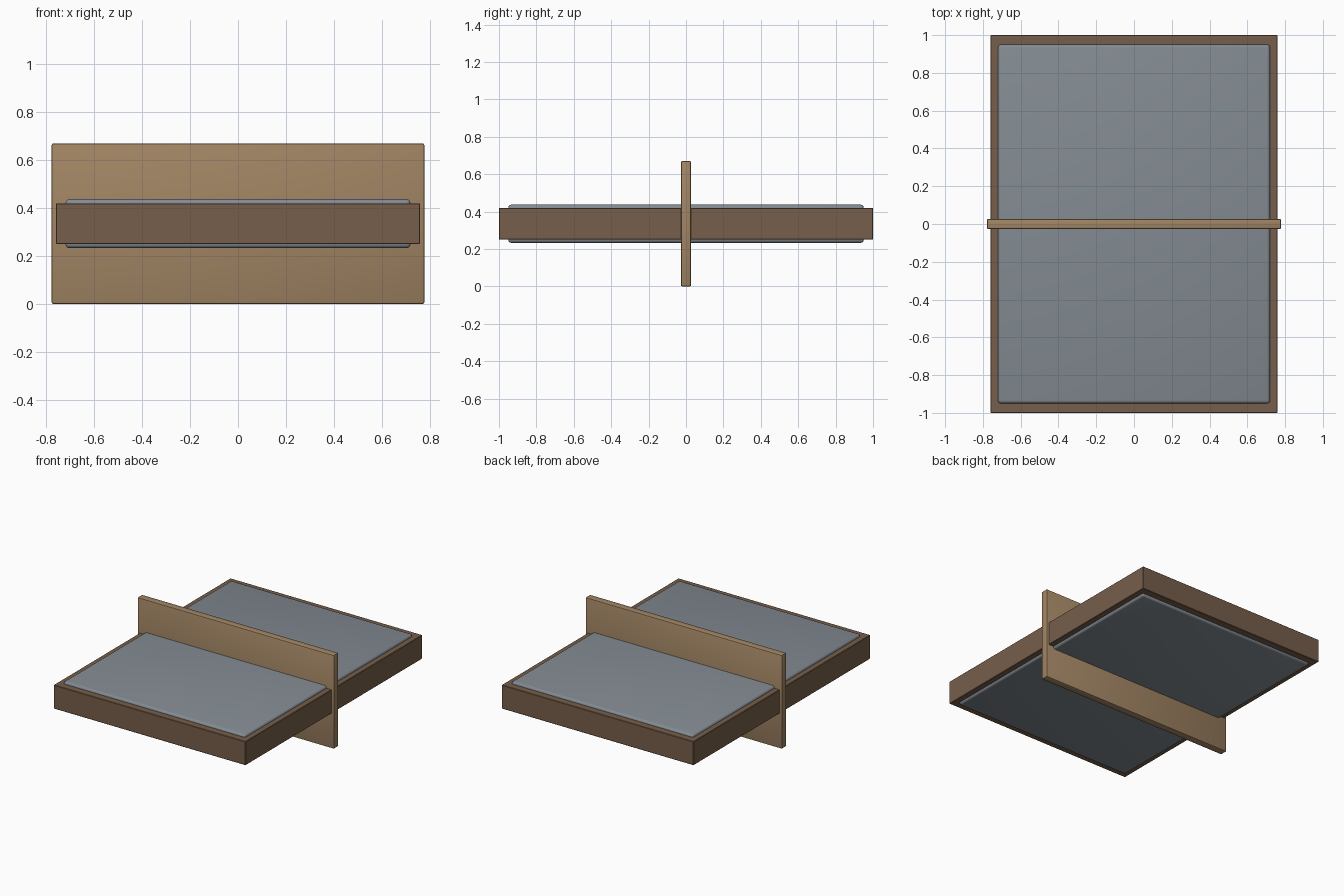
import bpy

cube = bpy.data.objects.get("Cube")
if cube:
    bpy.data.objects.remove(cube, do_unlink=True)


def make_material(name, rgb):
    mat = bpy.data.materials.new(name)
    mat.use_nodes = True
    mat.diffuse_color = (*rgb, 1)
    mat.node_tree.nodes["Principled BSDF"].inputs["Base Color"].default_value = (*rgb, 1)
    return mat


def rounded_box(name, size, z, mat, bevel, segments):
    bpy.ops.mesh.primitive_cube_add(size=1, location=(0, 0, z))
    obj = bpy.context.object
    obj.name = name
    obj.scale = size
    bpy.ops.object.transform_apply(location=False, rotation=False, scale=True)
    mod = obj.modifiers.new("edge_rounding", "BEVEL")
    mod.width = bevel
    mod.segments = segments
    bpy.ops.object.modifier_apply(modifier=mod.name)
    bpy.ops.object.shade_smooth_by_angle()
    obj.data.materials.append(mat)
    return obj


dark_wood = make_material("dark_wood", (0.18, 0.112, 0.069))
light_wood = make_material("light_wood", (0.36, 0.235, 0.127))
grey_panel = make_material("blue_grey", (0.227, 0.258, 0.287))

MID = 0.335  # shared centre height

# Wooden body with the panel standing slightly proud above and below
rounded_box("body_frame", (1.52, 2.0, 0.17), MID, dark_wood, 0.003, 1)
rounded_box("surface_panel", (1.44, 1.9, 0.204), MID, grey_panel, 0.016, 3)

# Upright board crossing the middle
rounded_box("cross_board", (1.556, 0.054, 0.67), MID, light_wood, 0.007, 2)
